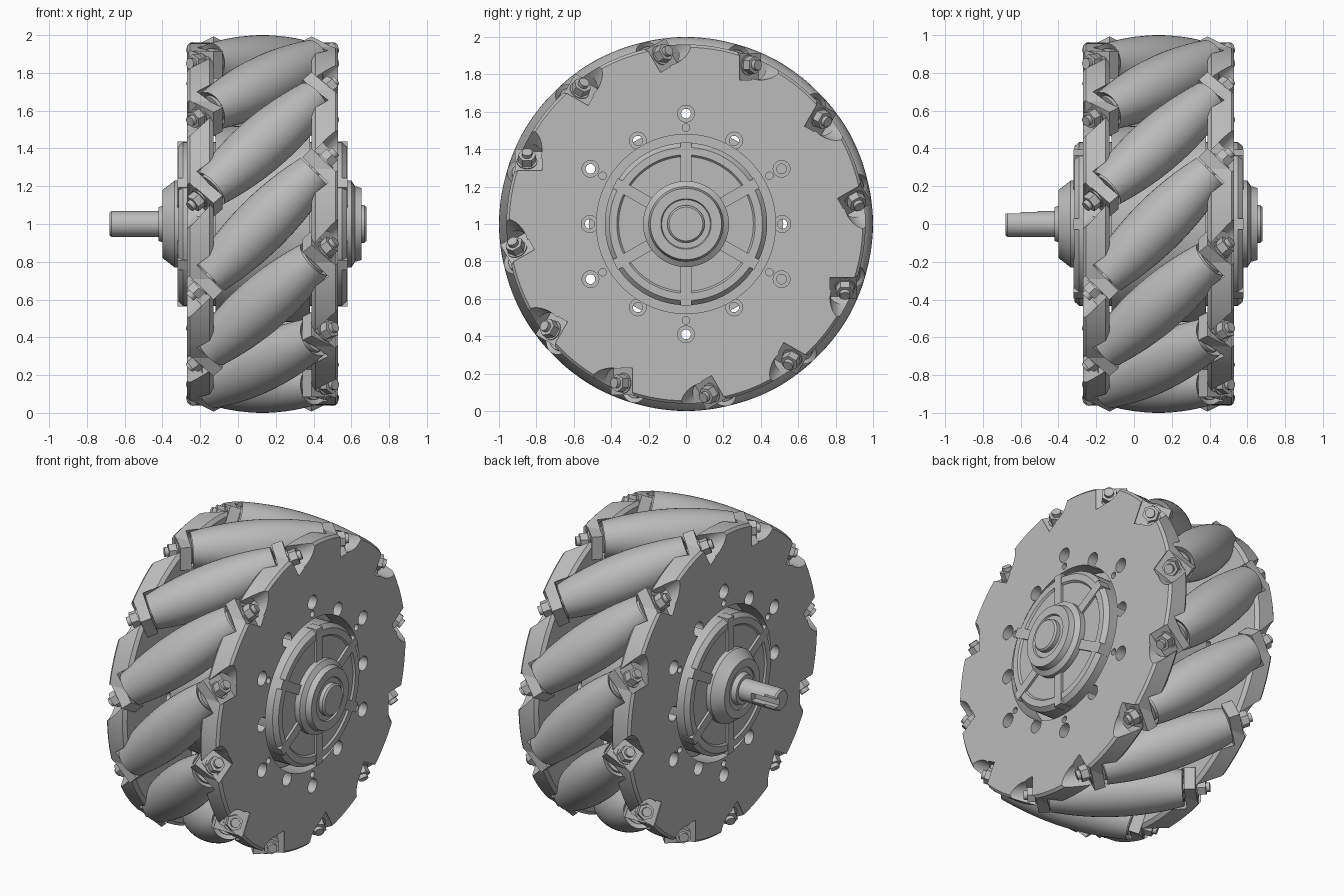
import bpy, bmesh
from math import pi, radians, sqrt
from mathutils import Matrix, Vector

cube = bpy.data.objects.get("Cube")
if cube:
    bpy.data.objects.remove(cube)

CENTRE = Vector((0.13, 0, 1))      # wheel centre
COUNT = 12                         # rollers
AXIS_R = 0.85                      # distance of roller axes from the hub axis
TO_X = Matrix.Rotation(pi / 2, 4, 'Y')

grey = bpy.data.materials.new("metal_grey")
grey.use_nodes = True
grey.diffuse_color = (0.5, 0.5, 0.5, 1)
grey.node_tree.nodes["Principled BSDF"].inputs["Base Color"].default_value = (0.5, 0.5, 0.5, 1)


def around(angle):
    return Matrix.Rotation(radians(angle), 4, 'X')


def roller_frame(k):
    """Local z runs along the roller, local -y points outward."""
    return (around(k * 360 / COUNT) @ Matrix.Translation((0, -AXIS_R, 0))
            @ Matrix.Rotation(pi / 4, 4, 'Y'))


def cylinder(bm, matrix, radius, low, high, sides=32):
    bmesh.ops.create_cone(bm, cap_ends=True, segments=sides, radius1=radius, radius2=radius,
                          depth=high - low,
                          matrix=matrix @ Matrix.Translation((0, 0, (low + high) / 2)))


def box(bm, matrix, low, high):
    low, high = Vector(low), Vector(high)
    bmesh.ops.create_cube(bm, size=1, matrix=matrix @ Matrix.Translation((low + high) / 2)
                          @ Matrix.Diagonal((*(high - low), 1)))


def lathe(bm, matrix, profile, steps=96, closed=False):
    """Spin (radius, height) points about local z."""
    verts = [bm.verts.new((r, 0, h)) for r, h in profile]
    pairs = list(zip(verts, verts[1:])) + ([(verts[-1], verts[0])] if closed else [])
    edges = [bm.edges.new(p) for p in pairs]
    old = set(bm.verts) - set(verts)
    bmesh.ops.spin(bm, geom=verts + edges, cent=(0, 0, 0), axis=(0, 0, 1),
                   angle=2 * pi, steps=steps, use_merge=True)
    new = [v for v in bm.verts if v not in old]
    bmesh.ops.transform(bm, matrix=matrix, verts=new)
    bmesh.ops.remove_doubles(bm, verts=new, dist=1e-5)


def finish(name, bm, smooth=True):
    bmesh.ops.recalc_face_normals(bm, faces=bm.faces)
    mesh = bpy.data.meshes.new(name)
    bm.to_mesh(mesh)
    bm.free()
    mesh.materials.append(grey)
    obj = bpy.data.objects.new(name, mesh)
    bpy.context.collection.objects.link(obj)
    obj.location = CENTRE
    if smooth:
        shade(obj)
    return obj


def shade(obj):
    bpy.ops.object.select_all(action='DESELECT')
    obj.select_set(True)
    bpy.context.view_layer.objects.active = obj
    bpy.ops.object.shade_smooth_by_angle(angle=radians(30))


def carve(obj, cutters):
    """Subtract the cutters, then remove them."""
    for cutter in cutters:
        cutter.hide_render = True
        mod = obj.modifiers.new("cut", 'BOOLEAN')
        mod.operation, mod.solver, mod.object = 'DIFFERENCE', 'EXACT', cutter
    bpy.context.view_layer.update()
    graph = bpy.context.evaluated_depsgraph_get()
    mesh = bpy.data.meshes.new_from_object(obj.evaluated_get(graph))
    obj.modifiers.clear()
    obj.data = mesh
    for cutter in cutters:
        bpy.data.objects.remove(cutter)
    shade(obj)


# Barrel rollers, curved so that together they touch one round outline
half = 0.39
roller_profile = [(0, -half), (0.08, -half), (0.08, -half + 0.02)]
for i in range(17):
    t = half * (i / 8 - 1)
    roller_profile.append((1 - sqrt(AXIS_R ** 2 + t * t / 2), t))
roller_profile += [(0.08, half - 0.02), (0.08, half), (0, half)]
for k in range(COUNT):
    bm = bmesh.new()
    lathe(bm, roller_frame(k), roller_profile, 40)
    finish(f"roller_{k + 1}", bm)

# Side plate: a ring with slanted notches, roller clearances and screw holes
bm = bmesh.new()
lathe(bm, TO_X, [(0.479, 0.26), (0.94, 0.26), (0.96, 0.28), (0.96, 0.385),
                 (0.945, 0.4), (0.479, 0.4)], 120, closed=True)
plate = finish("side_plate_right", bm, False)

seats, slots, clearances = bmesh.new(), bmesh.new(), bmesh.new()
for k in range(COUNT):
    frame = roller_frame(k)
    box(seats, frame, (-0.08, -0.2, 0.47), (0.08, 0.08, 0.53))
    cylinder(slots, frame, 0.08, 0.475, 0.8)
    cylinder(clearances, frame, 0.125, 0.15, 0.4)
holes, bores = bmesh.new(), bmesh.new()
for k in range(6):
    for angle, distance, radius in ((30, 0.59, 0.045), (0, 0.515, 0.045), (30, 0.515, 0.02)):
        spot = around(60 * k + angle) @ Matrix.Translation((0, distance, 0)) @ TO_X
        cylinder(holes, spot, radius, 0.34, 0.45, 24)
        if radius > 0.03:
            cylinder(bores, spot, 0.026, 0.2, 0.36, 16)
carve(plate, [finish(f"cutter_{i}", b, False)
              for i, b in enumerate((seats, slots, clearances, holes, bores))])

# Lugs that carry the roller pins
bm = bmesh.new()
for k in range(COUNT):
    box(bm, roller_frame(k), (-0.1, -0.065, 0.4), (0.08, 0.08, 0.467))
lugs = finish("roller_lugs_right", bm, False)

# Pins with washer, hexagon nut and threaded tip
bm = bmesh.new()
for k in range(COUNT):
    frame = roller_frame(k)
    cylinder(bm, frame, 0.055, 0.465, 0.476, 24)
    cylinder(bm, frame, 0.049, 0.476, 0.522, 6)
    cylinder(bm, frame, 0.028, 0.38, 0.545, 16)
nuts = finish("roller_nuts_right", bm)

# The opposite side is the same set turned half a turn
for part in (plate, lugs, nuts):
    twin = part.copy()
    twin.data = part.data.copy()
    twin.name = part.name.replace("right", "left")
    twin.rotation_euler = (0, pi, 0)
    bpy.context.collection.objects.link(twin)

# Hub drum with an inner flange
bm = bmesh.new()
face = [(0, 0.435), (0.36, 0.435), (0.37, 0.446), (0.41, 0.446), (0.434, 0.42), (0.434, 0.25)]
drum = face + [(0.52, 0.25)]
lathe(bm, TO_X, drum + [(r, -x) for r, x in reversed(drum)])
finish("hub_drum", bm)

# Ribs on both hub faces
bm = bmesh.new()
for k in range(6):
    for low, high in ((0.38, 0.45), (-0.45, -0.38)):
        box(bm, around(60 * k + 30), (low, 0.15, -0.03), (high, 0.437, 0.03))
finish("hub_ribs", bm, False)

# Bearing caps
bm = bmesh.new()
lathe(bm, TO_X, [(0, 0.4), (0.23, 0.4), (0.23, 0.47), (0.2, 0.49), (0.19, 0.525), (0.135, 0.525),
                 (0.13, 0.515), (0.1, 0.515), (0.1, 0.54), (0.09, 0.55), (0, 0.55)], 64)
finish("bearing_cap_right", bm)
bm = bmesh.new()
lathe(bm, TO_X, [(0, -0.4), (0.23, -0.4), (0.23, -0.465), (0.18, -0.53), (0.13, -0.53),
                 (0.13, -0.52), (0.1, -0.52), (0.09, -0.55), (0, -0.55)], 64)
finish("bearing_cap_left", bm)

# Axle with a flat and a keyway at its end
bm = bmesh.new()
lathe(bm, TO_X, [(0, -0.5), (0.068, -0.5), (0.068, -0.8), (0.06, -0.81), (0, -0.81)], 48)
axle = finish("axle", bm, False)
flat, keyway = bmesh.new(), bmesh.new()
box(flat, Matrix(), (-0.9, 0.055, -0.1), (-0.73, 0.2, 0.1))
box(keyway, Matrix(), (-0.9, 0.02, -0.025), (-0.64, 0.2, 0.025))
carve(axle, [finish("cutter_flat", flat, False), finish("cutter_keyway", keyway, False)])
